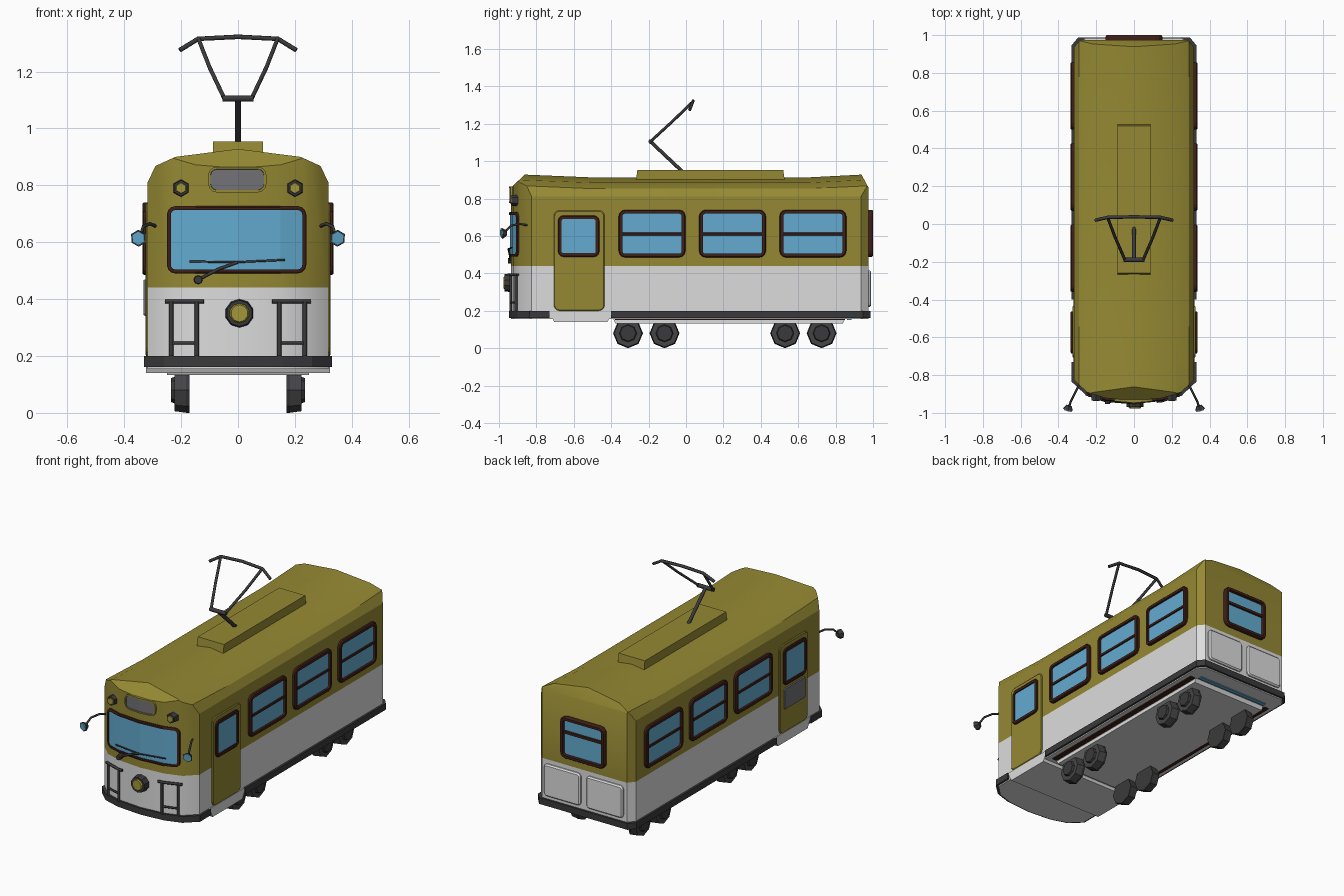
import bpy, bmesh
from math import pi, cos, sin
from mathutils import Vector, Matrix

if "Cube" in bpy.data.objects:
    bpy.data.objects.remove(bpy.data.objects["Cube"])


def material(name, r, g, b):
    m = bpy.data.materials.new(name)
    m.use_nodes = True
    m.diffuse_color = (r, g, b, 1)
    m.node_tree.nodes["Principled BSDF"].inputs["Base Color"].default_value = (r, g, b, 1)
    return m


OLIVE = material("olive paint", .30, .25, .033)
WHITE = material("white paint", .72, .72, .72)
GLASS = material("blue glass", .125, .41, .63)
BROWN = material("brown frame", .05, .014, .009)
DARK = material("dark metal", .042, .042, .045)
WHEEL = material("wheel grey", .06, .06, .063)
GREY = material("grey panel", .17, .165, .18)
LAMP = material("lamp yellow", .36, .31, .04)

W, REAR = .318, .975
FRONT = [(0, -.935), (.15, -.922), (.25, -.89), (W, -.825)]


def finish(name, bm, mats, smooth=None):
    bmesh.ops.recalc_face_normals(bm, faces=bm.faces)
    me = bpy.data.meshes.new(name)
    bm.to_mesh(me)
    bm.free()
    for m in mats:
        me.materials.append(m)
    ob = bpy.data.objects.new(name, me)
    bpy.context.collection.objects.link(ob)
    if smooth:
        bpy.ops.object.select_all(action='DESELECT')
        ob.select_set(True)
        bpy.context.view_layer.objects.active = ob
        bpy.ops.object.shade_smooth_by_angle(angle=smooth)


def cut(bm, co, no, clear=False):
    geom = bm.verts[:] + bm.edges[:] + bm.faces[:]
    bmesh.ops.bisect_plane(bm, geom=geom, dist=1e-5, plane_co=co, plane_no=no, clear_outer=clear)
    if clear:
        bmesh.ops.holes_fill(bm, edges=[e for e in bm.edges if e.is_boundary], sides=0)


def front_y(x):
    x = abs(x)
    for (x0, y0), (x1, y1) in zip(FRONT, FRONT[1:]):
        if x <= x1:
            return y0 + (y1 - y0) * (x - x0) / (x1 - x0)
    return FRONT[-1][1]


def plan_prism(z0, z1, grow=0):
    """Plan outline of the car, extruded upward."""
    half = FRONT + [(W, .935), (.285, REAR)]
    pts = half + [(-x, y) for x, y in reversed(half) if x > 0]
    bm = bmesh.new()
    sx, sy = 1 + grow / W, 1 + grow / .95
    f = bm.faces.new([bm.verts.new((x * sx, y * sy, z0)) for x, y in pts])
    top = bmesh.ops.extrude_face_region(bm, geom=[f])["geom"]
    bmesh.ops.translate(bm, vec=(0, 0, z1 - z0), verts=[v for v in top if isinstance(v, bmesh.types.BMVert)])
    return bm


# Placement of panels on each wall: (u, v, d) to a point, d pointing outward
def on_front(u, v, d):
    return Vector((u, front_y(u) - d, v))


def on_rear(u, v, d):
    return Vector((u, REAR + d, v))


def on_side(s):
    return lambda u, v, d: Vector((s * (W + d), u, v))


def panel(name, place, u0, u1, v0, v1, r, layers):
    """Rounded panel built from steps of (inset, depth, material)."""
    bm = bmesh.new()
    mats, prev = [], None
    for inset, d, m in layers:
        if m not in mats:
            mats.append(m)
        rad, ring = max(r - inset, .006), []
        for k, (cu, cv) in enumerate([(u1, v1), (u0, v1), (u0, v0), (u1, v0)]):
            cu += (inset + rad) * (-1 if cu == u1 else 1)
            cv += (inset + rad) * (-1 if cv == v1 else 1)
            for i in range(4):
                a = k * pi / 2 + i * pi / 6
                ring.append(bm.verts.new((cu + rad * cos(a), cv + rad * sin(a), d)))
        if prev:
            n = len(ring)
            for i in range(n):
                j = (i + 1) % n
                bm.faces.new((prev[i], prev[j], ring[j], ring[i])).material_index = mats.index(m)
        prev = ring
    bm.faces.new(prev).material_index = mats.index(m)
    if place is on_front:
        for x, _ in FRONT[:-1]:
            for s in (-1, 1):
                cut(bm, (s * x, 0, 0), (1, 0, 0))
    for v in bm.verts:
        v.co = place(*v.co)
    finish(name, bm, mats)


def framed(t, w=.02):
    return [(0, -.005, BROWN), (0, t * .7, BROWN), (.005, t, BROWN), (w, t, BROWN), (w, .005, BROWN),
            (w + .001, .005, GLASS)]


def raised(t, m, bevel=.008):
    return [(0, -.005, m), (0, t * .5, m), (bevel, t, m)]


def box(name, lo, hi, m, taper=0):
    """Box whose top (or bottom, if taper is negative) is shortened at both ends."""
    bm = bmesh.new()
    lo, hi = Vector(lo), Vector(hi)
    bmesh.ops.create_cube(bm, size=1)
    for v in bm.verts:
        end = 1 if v.co.y > 0 else -1
        shift = end * abs(taper) if v.co.z * taper > 0 else 0
        v.co = (lo + hi) / 2 + Matrix.Diagonal(hi - lo) @ v.co
        v.co.y -= shift
    finish(name, bm, [m])


def disc(name, co, axis, r1, r2, depth, n, m):
    bm = bmesh.new()
    rot = Vector(axis).to_track_quat('Z', 'Y').to_matrix().to_4x4()
    bmesh.ops.create_cone(bm, cap_ends=True, segments=n, radius1=r1, radius2=r2, depth=depth,
                          matrix=Matrix.Translation(co) @ rot)
    finish(name, bm, [m])


def tube(name, pts, r):
    cu = bpy.data.curves.new(name, 'CURVE')
    cu.dimensions, cu.bevel_depth, cu.bevel_resolution, cu.use_fill_caps = '3D', r, 1, True
    sp = cu.splines.new('POLY')
    sp.points.add(len(pts) - 1)
    for p, co in zip(sp.points, pts):
        p.co = (*co, 1)
    cu.materials.append(DARK)
    bpy.context.collection.objects.link(bpy.data.objects.new(name, cu))


# Body: extruded plan, with the roof shaped by slicing planes
bm = plan_prism(.155, 1)
roof = [(W, .81), (.29, .868), (.22, .9), (0, .928)]
for (x0, z0), (x1, z1) in zip(roof, roof[1:]):
    for s in (-1, 1):
        cut(bm, (s * x0, 0, z0), (s * (z1 - z0), 0, x0 - x1), True)
cut(bm, (0, -.935, .86), (0, -.065, .07), True)
cut(bm, (0, REAR, .86), (0, .065, .035), True)
cut(bm, (0, 0, .44), (0, 0, 1))
for y in (-.5, .1, .65):
    cut(bm, (0, y, 0), (0, 1, 0))
for v in bm.verts:
    if v.co.z > .85 and -.6 < v.co.y < .7:
        v.co.z -= .015
for f in bm.faces:
    f.material_index = int(f.calc_center_median().z < .44)
finish("body", bm, [OLIVE, WHITE], .5)

# Bumpers at both ends, leaving a gap for the door steps
for name, y, n in (("front_bumper", -.73, 1), ("rear_bumper", -.4, -1)):
    bm = plan_prism(.162, .2, .012)
    cut(bm, (0, y, 0), (0, n, 0), True)
    finish(name, bm, [DARK])
box("door_step", (-.324, -.735, .14), (.324, -.39, .2), WHITE, -.03)

# Underframe
box("underframe", (-.25, -.39, .133), (.25, .85, .157), WHITE, -.012)
box("rear_under_strip", (-.24, .86, .15), (.24, .885, .158), GLASS)
for s, side in ((1, "left"), (-1, "right")):
    box(side + "_under_strip", (s * .275 - .015, -.38, .15), (s * .275 + .015, .85, .158), BROWN)

    # Wheels
    for i, y in enumerate((-.31, -.115, .53, .725)):
        tag = f"{side}_wheel_{i + 1}"
        disc(tag, (s * .2, y, .08), (s, 0, 0), .08, .074, .045, 8, WHEEL)
        disc(tag + "_flange", (s * .176, y, .08), (s, 0, 0), .08, .08, .012, 8, DARK)
        disc(tag + "_hub", (s * .225, y, .08), (s, 0, 0), .05, .042, .02, 8, DARK)

    # Side windows and door
    wall = on_side(s)
    for i, y in enumerate((-.36, .07, .5)):
        panel(f"{side}_window_{i + 1}", wall, y, y + .357, .485, .74, .035, framed(.018))
        panel(f"{side}_window_bar_{i + 1}", wall, y + .015, y + .342, .603, .618, .006, raised(.012, BROWN, .001))
    panel(side + "_door", wall, -.707, -.435, .2, .737, .03, raised(.008, OLIVE, .005))
    panel(side + "_door_window", wall, -.685, -.463, .488, .71, .03,
          [(i, d + .006 if d > 0 else d, m) for i, d, m in framed(.012)])
    if s < 0:
        panel("right_door_plate", wall, -.675, -.473, .34, .47, .012, raised(.014, GREY, .004))

    # Front lamps, handrails and mirrors
    y = front_y(.2)
    disc(side + "_lamp_ring", (s * .2, y - .008, .79), (0, -1, 0), .032, .028, .04, 6, DARK)
    disc(side + "_lamp", (s * .2, y - .029, .79), (0, -1, 0), .021, .018, .006, 6, LAMP)
    rail = lambda x, z: (s * x, front_y(x) - .014, z)
    tube(side + "_handrail_top", [rail(.12, .392), rail(.15, .392), rail(.255, .392)], .008)
    tube(side + "_handrail_low", [rail(.145, .245), rail(.235, .245)], .006)
    for part, x in (("inner", .145), ("outer", .235)):
        tube(f"{side}_handrail_{part}_post", [rail(x, .2), rail(x, .392)], .008)
    tube(side + "_mirror_arm", [(s * .285, -.84, .655), (s * .31, -.89, .665), (s * .333, -.935, .655),
                                (s * .345, -.97, .62)], .006)
    facing = (s * .25, -1, -.1)
    disc(side + "_mirror", (s * .347, -.972, .615), facing, .016, .03, .024, 6, DARK)
    disc(side + "_mirror_glass", (s * .35, -.986, .614), facing, .025, .025, .006, 6, GLASS)

    # Rear panels
    panel(side + "_rear_panel", on_rear, min(s * .02, s * .265), max(s * .02, s * .265), .22, .415, .02,
          raised(.015, WHITE))

# Rear window
panel("rear_window", on_rear, -.15, .15, .488, .74, .035, framed(.025))
panel("rear_window_bar", on_rear, -.135, .135, .635, .652, .006, raised(.016, BROWN, .001))

# Windscreen, destination panel, headlight and wiper
panel("windscreen", on_front, -.25, .24, .49, .727, .03, framed(.012, .014))
panel("destination_panel", on_front, -.105, .1, .775, .865, .03,
      [(0, -.01, OLIVE), (0, .012, OLIVE), (.008, .012, OLIVE), (.009, .008, GREY)])
disc("headlight_ring", (.005, -.945, .35), (0, -1, 0), .052, .046, .05, 10, DARK)
disc("headlight", (.005, -.972, .35), (0, -1, 0), .037, .03, .01, 10, LAMP)
glide = lambda x, z: on_front(x, z, .014)
tube("wiper_blade", [glide(-.17, .532), glide(0, .53), glide(.165, .538)], .004)
tube("wiper_arm", [glide(-.14, .468), glide(-.07, .505), glide(0, .53)], .006)
disc("wiper_pivot", glide(-.14, .468), (0, -1, 0), .016, .014, .03, 8, DARK)

# Roof box and current collector
box("roof_box", (-.088, -.27, .88), (.088, .53, .954), OLIVE, .01)
tube("collector_post", [(0, -.02, .945), (0, -.19, 1.105)], .011)
tube("collector_hinge", [(-.055, -.19, 1.105), (.055, -.19, 1.105)], .012)
for s, side in ((1, "left"), (-1, "right")):
    tube(side + "_collector_arm", [(s * .048, -.19, 1.105), (s * .1, -.07, 1.215), (s * .138, .03, 1.312)], .008)
tube("collector_bow", [(-.205, .02, 1.275), (-.14, .035, 1.315), (0, .038, 1.322), (.14, .035, 1.315),
                       (.205, .02, 1.275)], .009)
